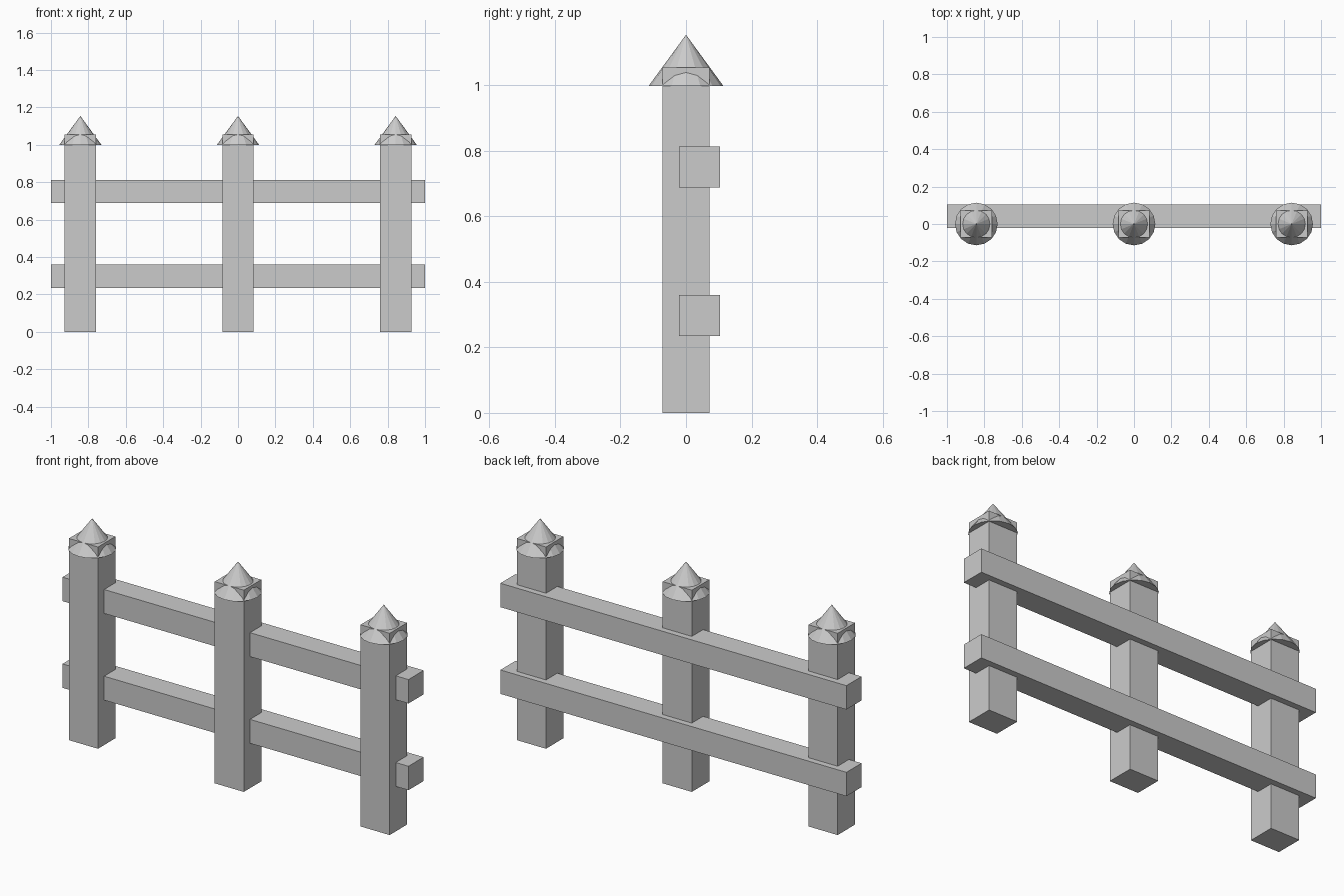
import bpy

if "Cube" in bpy.data.objects:
    bpy.data.objects.remove(bpy.data.objects["Cube"])


def box(name, lo, hi):
    size = [b - a for a, b in zip(lo, hi)]
    mid = [(a + b) / 2 for a, b in zip(lo, hi)]
    bpy.ops.mesh.primitive_cube_add(size=1, location=mid)
    ob = bpy.context.object
    ob.name = name
    ob.scale = size
    bpy.ops.object.transform_apply(location=False, rotation=False, scale=True)
    return ob


# Square posts, each with a conical cap the post corners poke through
for side, x in (("left", -0.843), ("middle", 0), ("right", 0.843)):
    box(f"{side}_post", (x - 0.084, -0.072, 0), (x + 0.084, 0.072, 1.054))
    bpy.ops.mesh.primitive_cone_add(vertices=16, radius1=0.114, radius2=0,
                                    depth=0.156, location=(x, 0, 1.076))
    bpy.context.object.name = f"{side}_post_cap"

# Horizontal rails set into the back of the posts
for level, z in (("lower", 0.297), ("upper", 0.75)):
    box(f"{level}_rail", (-1, -0.021, z - 0.0625), (1, 0.104, z + 0.0625))
